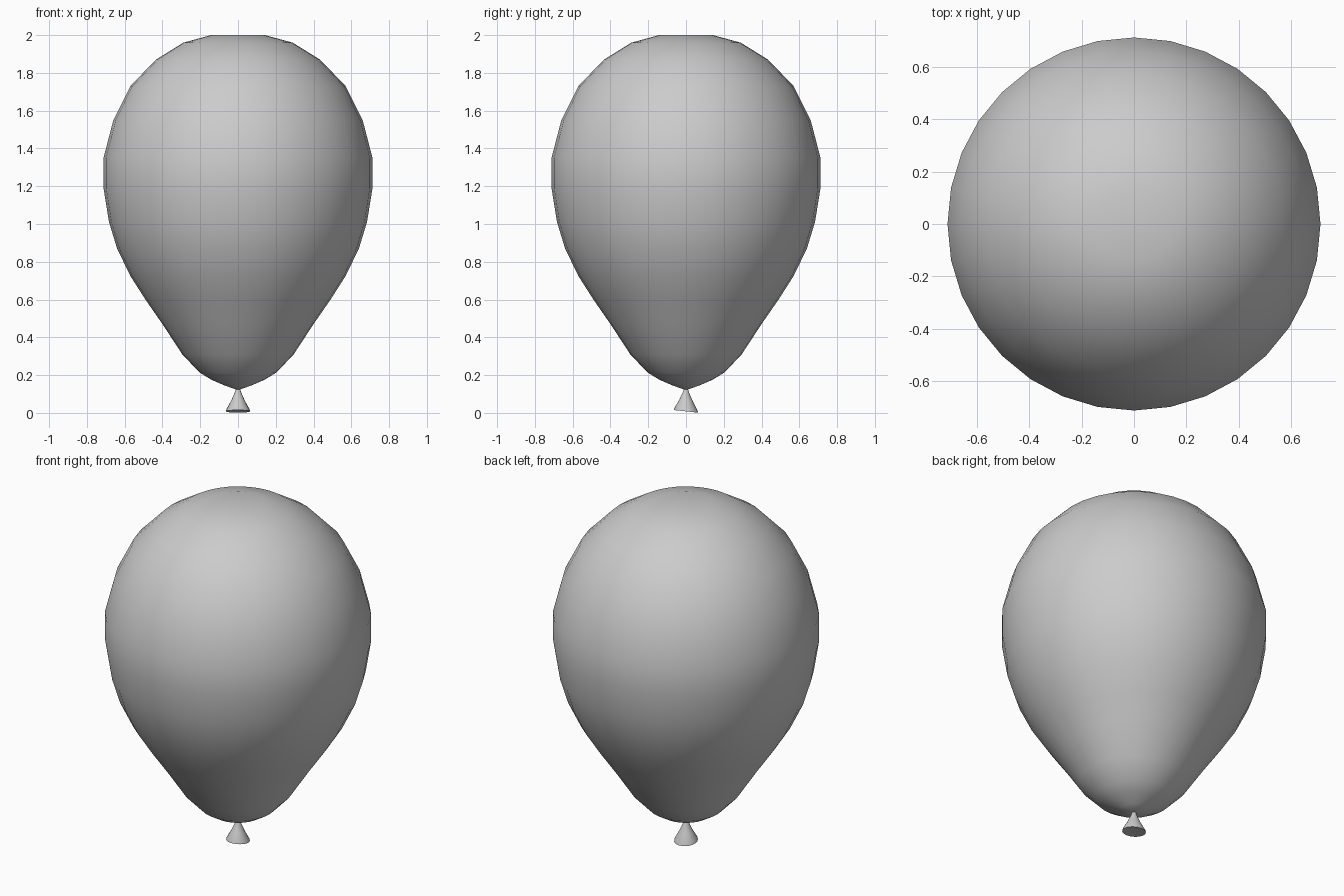
import bpy, bmesh
from math import radians, pi, sin, cos

cube = bpy.data.objects.get("Cube")
if cube:
    bpy.data.objects.remove(cube, do_unlink=True)

# One plain rubber colour
rubber = bpy.data.materials.new("light grey rubber")
rubber.use_nodes = True
grey = (0.6, 0.6, 0.6, 1)
rubber.diffuse_color = grey
rubber.node_tree.nodes["Principled BSDF"].inputs["Base Color"].default_value = grey


def lathe(name, profile, sides, tilt=0.0, sharp=80):
    """Revolve (radius, z) points, listed bottom to top, about z; radius 0 makes a pole."""
    bm = bmesh.new()
    rings = []
    for r, z in profile:
        if r == 0:
            rings.append([bm.verts.new((0, 0, z))] * sides)
        else:
            angles = [2 * pi * i / sides for i in range(sides)]
            rings.append([bm.verts.new((r * cos(a), r * sin(a), z)) for a in angles])
    for low, high in zip(rings, rings[1:]):
        for i in range(sides):
            j = (i + 1) % sides
            corners = dict.fromkeys((low[i], low[j], high[j], high[i]))
            bm.faces.new(list(corners))
    # Lean the lower end by raising its front edge
    for v in bm.verts:
        v.co.z -= tilt * v.co.y
    bmesh.ops.recalc_face_normals(bm, faces=bm.faces)
    mesh = bpy.data.meshes.new(name)
    bm.to_mesh(mesh)
    bm.free()
    mesh.materials.append(rubber)
    obj = bpy.data.objects.new(name, mesh)
    bpy.context.collection.objects.link(obj)
    bpy.ops.object.select_all(action="DESELECT")
    obj.select_set(True)
    bpy.context.view_layer.objects.active = obj
    bpy.ops.object.shade_smooth_by_angle(angle=radians(sharp))
    return obj


# Inflated body, from the pinched neck up to the flattened crown
lathe("balloon_body", [
    (0, 0.12), (0.07, 0.145), (0.14, 0.175), (0.205, 0.215), (0.295, 0.31),
    (0.40, 0.47), (0.49, 0.60), (0.57, 0.725), (0.64, 0.87), (0.683, 1.01),
    (0.712, 1.19), (0.712, 1.35), (0.66, 1.55), (0.57, 1.73), (0.435, 1.87),
    (0.29, 1.96), (0.143, 2.0), (0, 2.0)], 32)

# Flared knot below the neck, with a slightly leaning underside
lathe("balloon_knot", [
    (0, 0.012), (0.045, 0.01), (0.064, 0.008), (0.061, 0.02), (0.036, 0.065),
    (0.016, 0.11), (0.01, 0.13)], 16, tilt=0.11, sharp=60)
